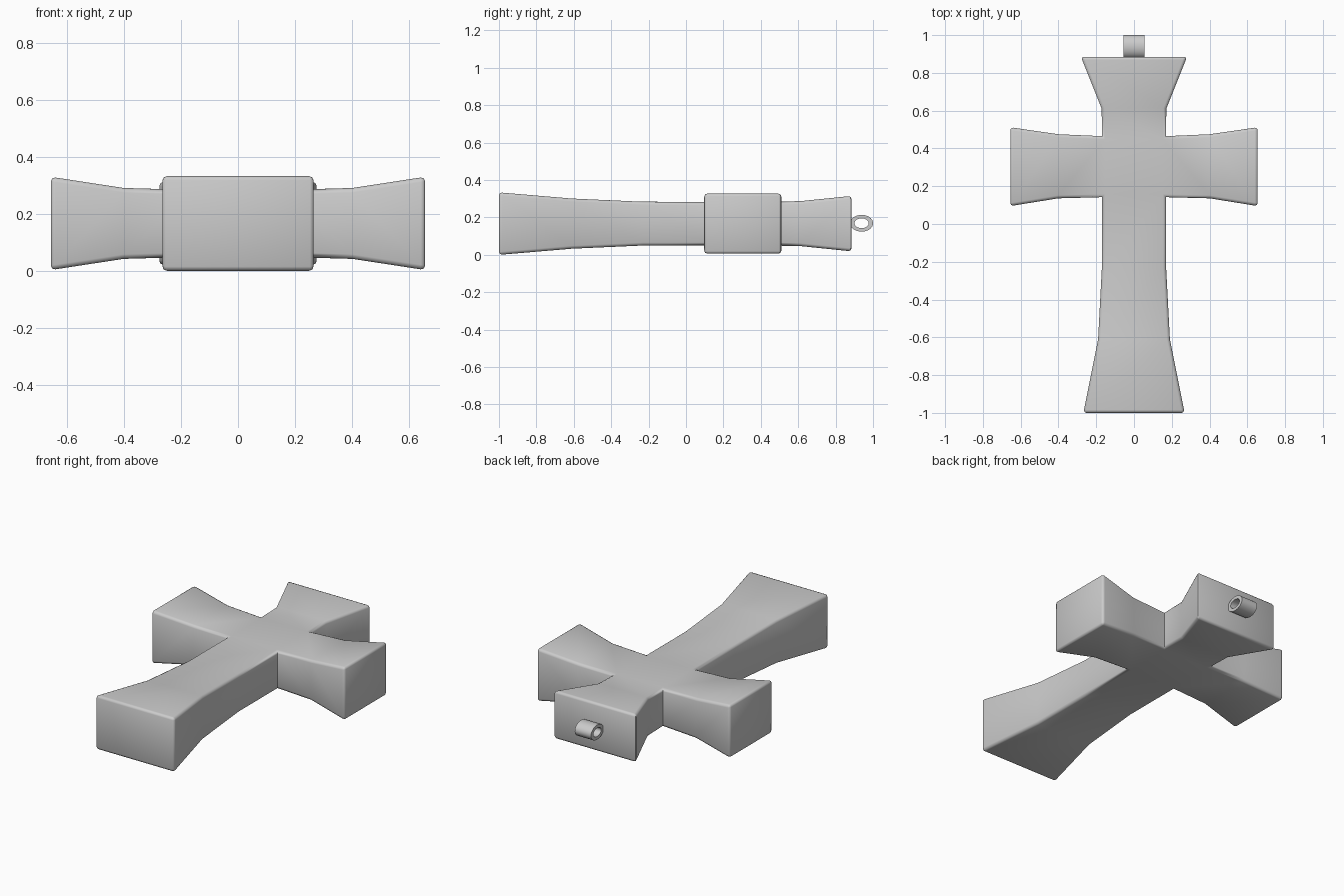
import bpy, bmesh
from math import cos, sin, tau

if "Cube" in bpy.data.objects:
    bpy.data.objects.remove(bpy.data.objects["Cube"])

ZC = 0.167
HW, Y0, Y1 = 0.17, 0.142, 0.465   # centre block


def finish(bm, name, angle):
    bmesh.ops.recalc_face_normals(bm, faces=bm.faces)
    me = bpy.data.meshes.new(name)
    bm.to_mesh(me)
    bm.free()
    ob = bpy.data.objects.new(name, me)
    bpy.context.collection.objects.link(ob)
    bpy.ops.object.select_all(action='DESELECT')
    ob.select_set(True)
    bpy.context.view_layer.objects.active = ob
    bpy.ops.object.shade_smooth_by_angle(angle=angle)
    return ob


# Cross body: centre block with four flared arms lofted outwards
bm = bmesh.new()
rounded = []


def ring(lo, hi, hz):
    """Section from two plan points (lo, hi) and a half thickness."""
    return [bm.verts.new((p[0], p[1], ZC + s * hz))
            for p, s in ((lo, -1), (hi, -1), (hi, 1), (lo, 1))]


corner = {(sx, y): [bm.verts.new((sx * HW, y, ZC + s * 0.117)) for s in (-1, 1)]
          for sx in (-1, 1) for y in (Y0, Y1)}
order = [(-1, Y0), (1, Y0), (1, Y1), (-1, Y1)]
for k in (0, 1):
    bm.faces.new([corner[c][k] for c in order])


def arm(a, b, sections):
    prev = [corner[a][0], corner[b][0], corner[b][1], corner[a][1]]
    for lo, hi, hz in sections:
        cur = ring(lo, hi, hz)
        for i in range(4):
            j = (i + 1) % 4
            bm.faces.new((prev[i], prev[j], cur[j], cur[i]))
            rounded.append(bm.edges.get((prev[i], cur[i])))
        prev = cur
    rounded.extend(bm.faces.new(prev).edges)


for s in (-1, 1):
    arm((s, Y0), (s, Y1), [((s * x, lo), (s * x, hi), hz) for x, lo, hi, hz in
                           ((0.40, 0.136, 0.475, 0.124), (0.655, 0.095, 0.512, 0.163))])
arm((-1, Y1), (1, Y1), [((-w, y), (w, y), hz) for y, w, hz in
                        ((0.61, 0.171, 0.120), (0.885, 0.281, 0.148))])
arm((-1, Y0), (1, Y0), [((-w, y), (w, y), hz) for y, w, hz in
                        ((-0.23, 0.17, 0.117), (-0.61, 0.19, 0.134), (-1.0, 0.268, 0.167))])
bmesh.ops.recalc_face_normals(bm, faces=bm.faces)
bmesh.ops.bevel(bm, geom=rounded, offset=0.016, offset_type='OFFSET',
                segments=2, profile=0.5, affect='EDGES', clamp_overlap=True)
finish(bm, "cross_body", 1.0)

# Hanging loop: short oval tube along x
bm = bmesh.new()
N = 32
loops = []
for x, ry, rz in ((-0.055, 0.061, 0.045), (0.055, 0.061, 0.045),
                  (0.055, 0.038, 0.026), (-0.055, 0.038, 0.026)):
    loops.append([bm.verts.new((x, 0.939 + ry * cos(tau * i / N), 0.169 + rz * sin(tau * i / N)))
                  for i in range(N)])
for k in range(4):
    p, q = loops[k], loops[(k + 1) % 4]
    for i in range(N):
        j = (i + 1) % N
        bm.faces.new((p[i], p[j], q[j], q[i]))
finish(bm, "hanging_loop", 0.6)
